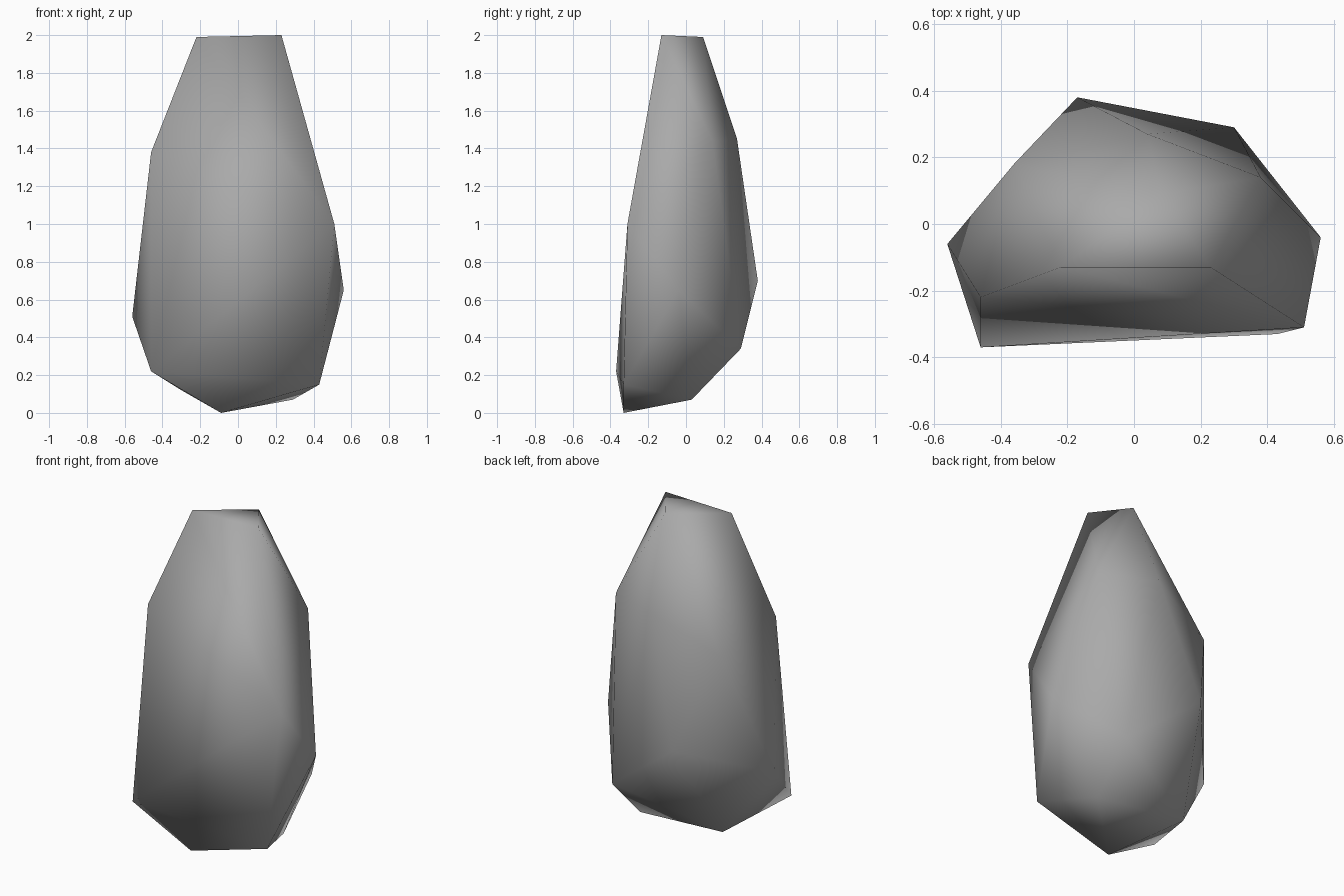
import bpy
import bmesh

cube = bpy.data.objects.get("Cube")
if cube:
    bpy.data.objects.remove(cube, do_unlink=True)

# Plain grey stone
stone = bpy.data.materials.new("grey_stone")
stone.use_nodes = True
colour = (0.4, 0.4, 0.4, 1)
stone.diffuse_color = colour
shader = next(n for n in stone.node_tree.nodes if n.type == "BSDF_PRINCIPLED")
shader.inputs["Base Color"].default_value = colour
shader.inputs["Roughness"].default_value = 0.9

# Corners of the boulder, grouped from crown to foot
crown = [(-.22, -.13, 1.99), (.23, -.13, 2), (.08, .09, 1.99)]
shoulder = [(-.46, -.22, 1.38), (-.36, .18, 1.26), (.04, .27, 1.45),
            (.38, .14, 1.44), (.51, -.31, 1)]
belly = [(-.56, -.06, .51), (-.17, .38, .7), (.56, -.04, .65), (.3, .29, .34)]
foot = [(-.46, -.37, .22), (.43, -.33, .15), (.29, .03, .07),
        (-.3, .07, .12), (-.09, -.33, 0)]

# Wrap the corners in a closed faceted skin
bm = bmesh.new()
for corner in crown + shoulder + belly + foot:
    bm.verts.new(corner)
bmesh.ops.convex_hull(bm, input=bm.verts[:])
loose = [v for v in bm.verts if not v.link_faces]
bmesh.ops.delete(bm, geom=loose, context="VERTS")
bmesh.ops.recalc_face_normals(bm, faces=bm.faces[:])
for face in bm.faces:
    face.smooth = True

mesh = bpy.data.meshes.new("boulder")
bm.to_mesh(mesh)
bm.free()
mesh.materials.append(stone)
boulder = bpy.data.objects.new("boulder", mesh)
bpy.context.scene.collection.objects.link(boulder)
